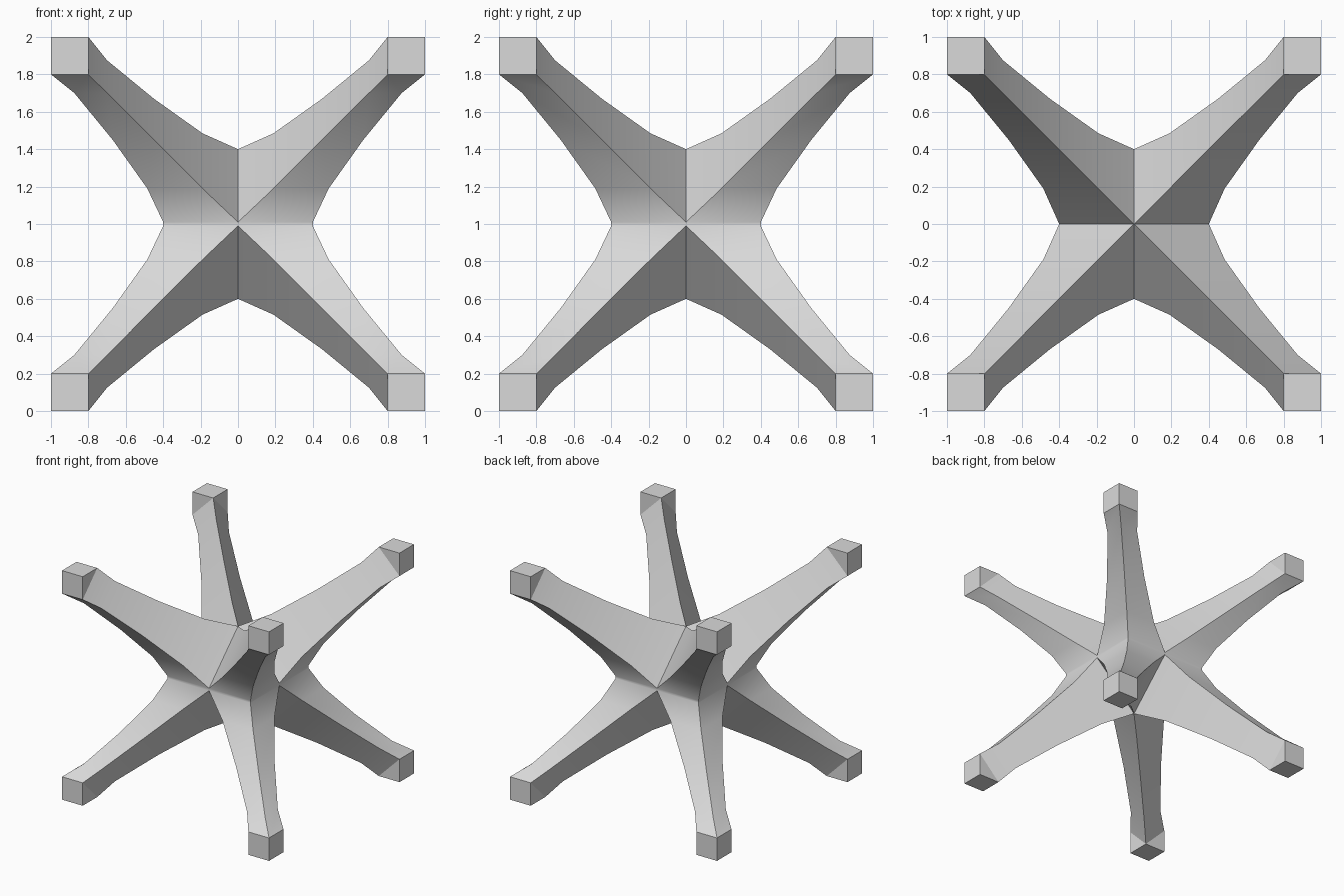
import bpy, bmesh, math
from itertools import product

default_cube = bpy.data.objects.get("Cube")
if default_cube:
    bpy.data.objects.remove(default_cube, do_unlink=True)

GREY = (0.7, 0.7, 0.7, 1)
grey = bpy.data.materials.new("light_grey")
grey.use_nodes = True
grey.diffuse_color = GREY
grey.node_tree.nodes["Principled BSDF"].inputs["Base Color"].default_value = GREY

# Crease of an arm: (sideways offset, reach along its own axis)
CREASE = [(0, 0.4), (0.19, 0.485), (0.45, 0.67), (0.7, 0.875), (0.8, 1.0)]
BAND = 0.01          # half height of the thin waist band
IN, OUT = 0.8, 1.0   # extent of the end cube


def add_arm(bm, signs):
    """Four-sided curved arm ending in a cube, placed in one octant."""
    def vert(x, y, z):
        return bm.verts.new((x * signs[0], y * signs[1], z * signs[2] + 1))

    def ring_base(side, reach, z):
        """Two side creases with the outer ridge between them."""
        return [vert(reach, side, z), vert(reach, reach, z), vert(side, reach, z)]

    # Rings: x crease, outer ridge, y crease, z crease
    rings = [ring_base(side, reach, max(side, BAND)) + [vert(side, side, reach)]
             for side, reach in CREASE]

    # Waist band below the first ring
    waist = ring_base(*CREASE[0], 0)
    for i in range(2):
        bm.faces.new((waist[i], waist[i + 1], rings[0][i + 1], rings[0][i]))

    # Arm sides
    for a, b in zip(rings, rings[1:]):
        for i in range(4):
            j = (i + 1) % 4
            bm.faces.new((a[i], a[j], b[j], b[i]))

    # End cube, whose inner corner is taken up by the arm
    x, ridge, y, z = rings[-1]
    far, xz, yz = vert(OUT, OUT, OUT), vert(OUT, IN, OUT), vert(IN, OUT, OUT)
    for corners in ((y, yz, z), (z, xz, x),
                    (x, ridge, far, xz), (y, yz, far, ridge), (z, xz, far, yz)):
        bm.faces.new(corners)


# Eight arms meeting at the centre
bm = bmesh.new()
for signs in product((-1, 1), repeat=3):
    add_arm(bm, signs)
bmesh.ops.remove_doubles(bm, verts=bm.verts, dist=0.001)
bmesh.ops.recalc_face_normals(bm, faces=bm.faces)

mesh = bpy.data.meshes.new("eight_armed_spike")
bm.to_mesh(mesh)
bm.free()
mesh.materials.append(grey)
spike = bpy.data.objects.new("eight_armed_spike", mesh)
bpy.context.collection.objects.link(spike)

# Smooth along the arms, sharp at creases and cube edges
bpy.ops.object.select_all(action="DESELECT")
spike.select_set(True)
bpy.context.view_layer.objects.active = spike
bpy.ops.object.shade_smooth_by_angle(angle=math.radians(30))
